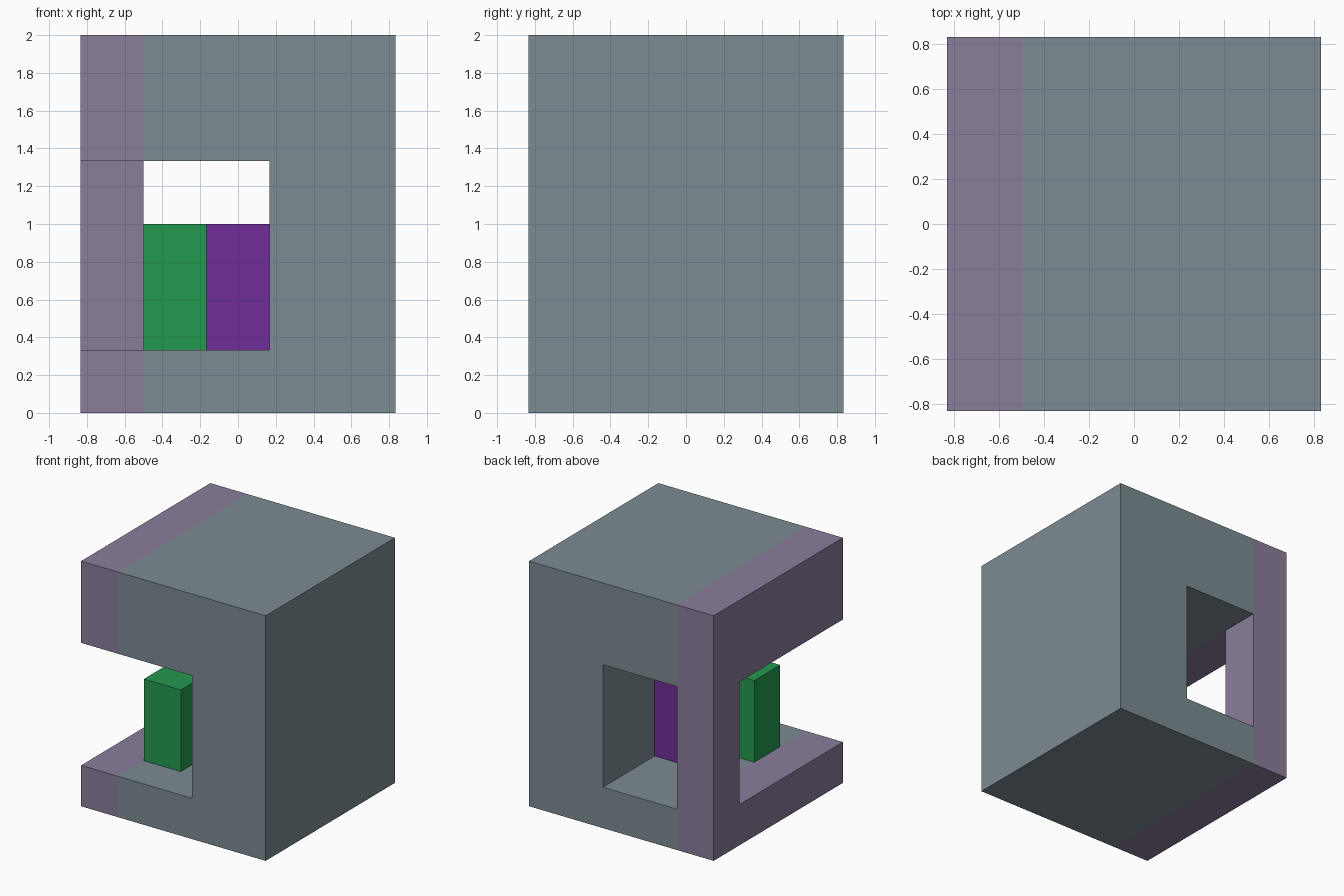
import bpy
import bmesh

if "Cube" in bpy.data.objects:
    bpy.data.objects.remove(bpy.data.objects["Cube"], do_unlink=True)

U = 1 / 3                      # grid module; the block is 5 x 5 x 6 modules
H = 2.5 * U                    # half width


def material(name, r, g, b):
    def lin(c):
        c /= 255
        return c / 12.92 if c <= 0.04045 else ((c + 0.055) / 1.055) ** 2.4
    col = (lin(r), lin(g), lin(b), 1)
    m = bpy.data.materials.new(name)
    m.use_nodes = True
    m.diffuse_color = col
    m.node_tree.nodes["Principled BSDF"].inputs["Base Color"].default_value = col
    return m


def prism(name, outline, z0, z1, *mats):
    """Extrude a counter-clockwise floor outline from z0 up to z1."""
    bm = bmesh.new()
    base = bm.faces.new([bm.verts.new((x, y, z0)) for x, y in outline])
    top = bmesh.ops.extrude_face_region(bm, geom=[base], use_keep_orig=True)["geom"]
    bmesh.ops.translate(bm, vec=(0, 0, z1 - z0),
                        verts=[v for v in top if isinstance(v, bmesh.types.BMVert)])
    bmesh.ops.recalc_face_normals(bm, faces=bm.faces)
    me = bpy.data.meshes.new(name)
    bm.to_mesh(me)
    bm.free()
    for m in mats:
        me.materials.append(m)
    ob = bpy.data.objects.new(name, me)
    bpy.context.collection.objects.link(ob)
    return ob


def rect(x0, x1, y0, y1):
    return [(x0, y0), (x1, y0), (x1, y1), (x0, y1)]


grey = material("slate grey", 124, 139, 146)
lilac = material("dusty lilac", 138, 125, 155)
green = material("green", 36, 152, 79)
purple = material("purple", 110, 45, 150)

# Main block
block = prism("block", rect(-H, H, -H, H), 0, 6 * U, grey, lilac)

# L-shaped hollow: tunnel front to back, open on one side up to the corner post
hollow = prism("hollow_cutter",
               [(-1, -1), (0.5 * U, -1), (0.5 * U, 1), (-1.5 * U, 1),
                (-1.5 * U, 1.5 * U), (-1, 1.5 * U)], U, 4 * U)
hollow.hide_render = True
cut = block.modifiers.new("hollow", 'BOOLEAN')
cut.operation = 'DIFFERENCE'
cut.solver = 'EXACT'
cut.object = hollow
bpy.context.view_layer.objects.active = block
bpy.ops.object.modifier_apply(modifier=cut.name)
bpy.data.objects.remove(hollow, do_unlink=True)

# Split the block at the colour boundary; the outer slice is lilac
bm = bmesh.new()
bm.from_mesh(block.data)
bmesh.ops.bisect_plane(bm, geom=bm.verts[:] + bm.edges[:] + bm.faces[:], dist=1e-4,
                       plane_co=(-1.5 * U, 0, 0), plane_no=(1, 0, 0))
for f in bm.faces:
    f.material_index = 1 if f.calc_center_median().x < -1.5 * U + 0.01 else 0
bm.to_mesh(block.data)
bm.free()

# Two pillars standing corner to corner inside the hollow
prism("green_pillar", rect(-1.5 * U, -0.5 * U, -1.5 * U, -0.5 * U), U, 3 * U, green)
prism("purple_pillar", rect(-0.5 * U, 0.5 * U, -0.5 * U, 0.5 * U), U, 3 * U, purple)
